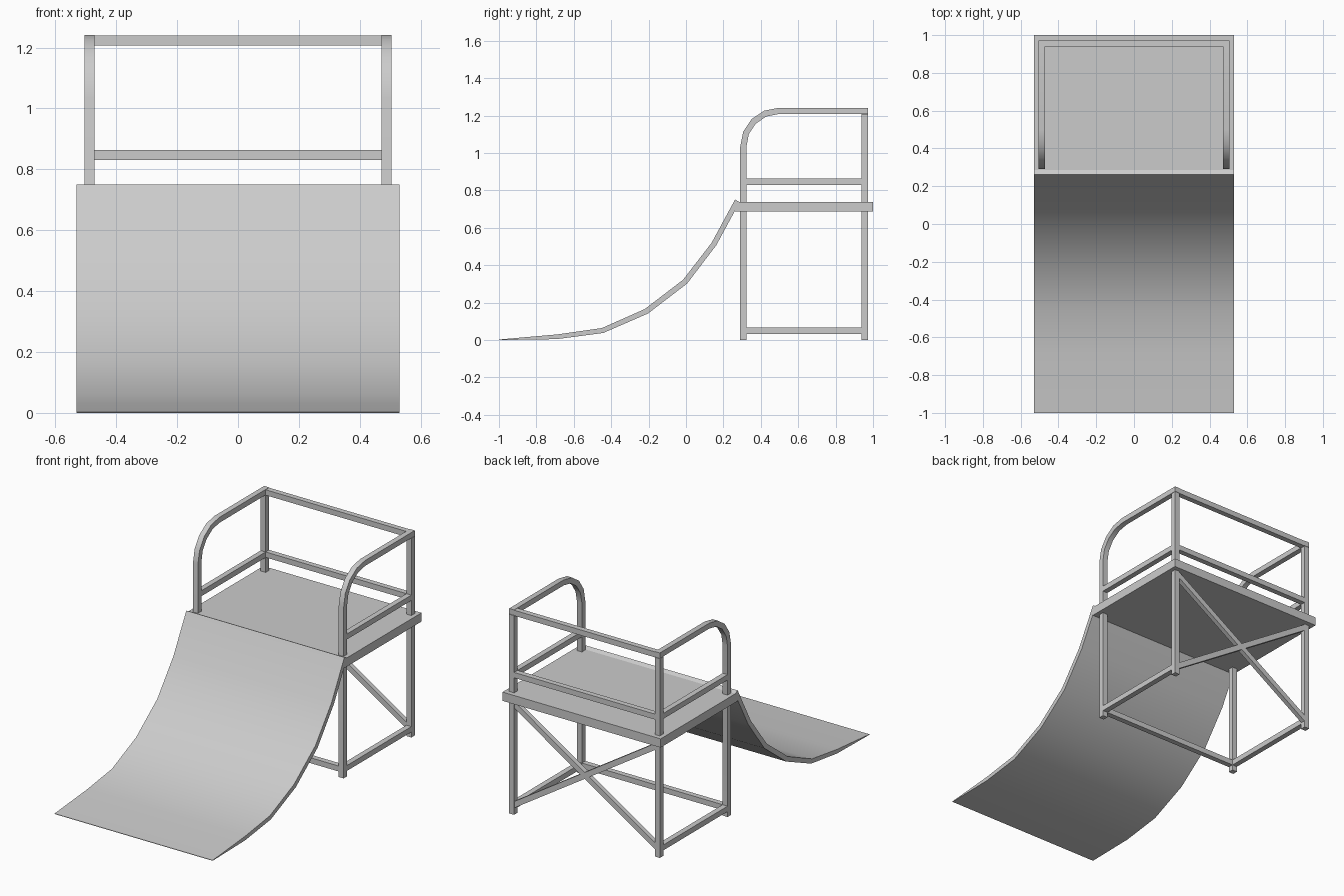
import bpy, bmesh, math

if "Cube" in bpy.data.objects:
    bpy.data.objects.remove(bpy.data.objects["Cube"])

T = 0.033                      # tube thickness
XO = 0.505                     # outer face of frame in x
XC = XO - T / 2                # tube centre in x
YF, YB = 0.29, 0.972           # outer faces of frame in y
Z_TOP = 1.24


def finish(name, bm, smooth=False):
    bmesh.ops.recalc_face_normals(bm, faces=bm.faces)
    mesh = bpy.data.meshes.new(name)
    bm.to_mesh(mesh)
    bm.free()
    ob = bpy.data.objects.new(name, mesh)
    bpy.context.collection.objects.link(ob)
    if smooth:
        bpy.ops.object.select_all(action='DESELECT')
        ob.select_set(True)
        bpy.context.view_layer.objects.active = ob
        bpy.ops.object.shade_smooth_by_angle(angle=math.radians(30))
    return ob


def box(name, x0, x1, y0, y1, z0, z1):
    bm = bmesh.new()
    bmesh.ops.create_cube(bm, size=1)
    for v in bm.verts:
        v.co = ((x0 + x1) / 2 + v.co.x * (x1 - x0),
                (y0 + y1) / 2 + v.co.y * (y1 - y0),
                (z0 + z1) / 2 + v.co.z * (z1 - z0))
    return finish(name, bm)


def band(name, outer, inner, x0, x1):
    """Strip between two matching y-z paths, spanning x0..x1."""
    bm = bmesh.new()
    rings = [[bm.verts.new((x, *p)) for x, p in ((x0, a), (x1, a), (x1, b), (x0, b))]
             for a, b in zip(outer, inner)]
    for r, s in zip(rings, rings[1:]):
        for i in range(4):
            j = (i + 1) % 4
            bm.faces.new((r[i], r[j], s[j], s[i]))
    bm.faces.new(rings[0])
    bm.faces.new(rings[-1])
    bmesh.ops.remove_doubles(bm, verts=bm.verts, dist=1e-5)
    return finish(name, bm, True)


# Curved ramp, tapering to a thin edge on the ground
ramp_top = [(-1, 0.003), (-0.69, 0.03), (-0.45, 0.064), (-0.22, 0.166),
            (-0.016, 0.322), (0.137, 0.52), (0.262, 0.751)]
ramp_under = [(-1, 0), (-0.69, 0.005), (-0.442, 0.038), (-0.203, 0.142),
              (0.006, 0.302), (0.162, 0.507), (0.287, 0.738)]
band("ramp", ramp_top, ramp_under, -0.53, 0.53)

# Deck
box("deck", -0.53, 0.53, 0.262, 1.0, 0.686, 0.739)


# Front post bending into the top side rail
def handrail_path(inset):
    cy, cz, r = 0.497, 1.035, 0.207 - inset
    arc = [(cy - r * math.cos(math.radians(a)), cz + r * math.sin(math.radians(a)))
           for a in (0, 22.5, 45, 67.5, 90)]
    return [(arc[0][0], 0)] + arc + [(YB, arc[-1][1])]


for side, s in (("left", -1), ("right", 1)):
    x0, x1 = s * XC - T / 2, s * XC + T / 2
    band(f"{side}_handrail", handrail_path(0), handrail_path(T), x0, x1)
    box(f"{side}_rear_post", x0, x1, YB - T, YB, 0, Z_TOP - T)
    box(f"{side}_mid_rail", x0, x1, YF + T, YB - T, 0.83, 0.863)
    box(f"{side}_base_rail", x0, x1, YF + T, YB - T, 0.033, 0.066)

# Cross rails between the sides
XI = XO - T
box("rear_top_rail", -XI, XI, YB - T, YB, Z_TOP - T, Z_TOP)
box("rear_mid_rail", -XI, XI, YB - T, YB, 0.83, 0.863)
box("front_base_rail", -XI, XI, YF, YF + T, 0.033, 0.066)

# Diagonal rear braces
z_low, z_high = 0.05, 0.675
length = math.hypot(2 * XC, z_high - z_low)
angle = math.atan2(z_high - z_low, 2 * XC)
for name, s in (("rising_brace", -1), ("falling_brace", 1)):
    brace = box(name, -length / 2, length / 2, -0.014, 0.014, -T / 2, T / 2)
    brace.location = (0, YB - T / 2, (z_low + z_high) / 2)
    brace.rotation_euler.y = s * angle
